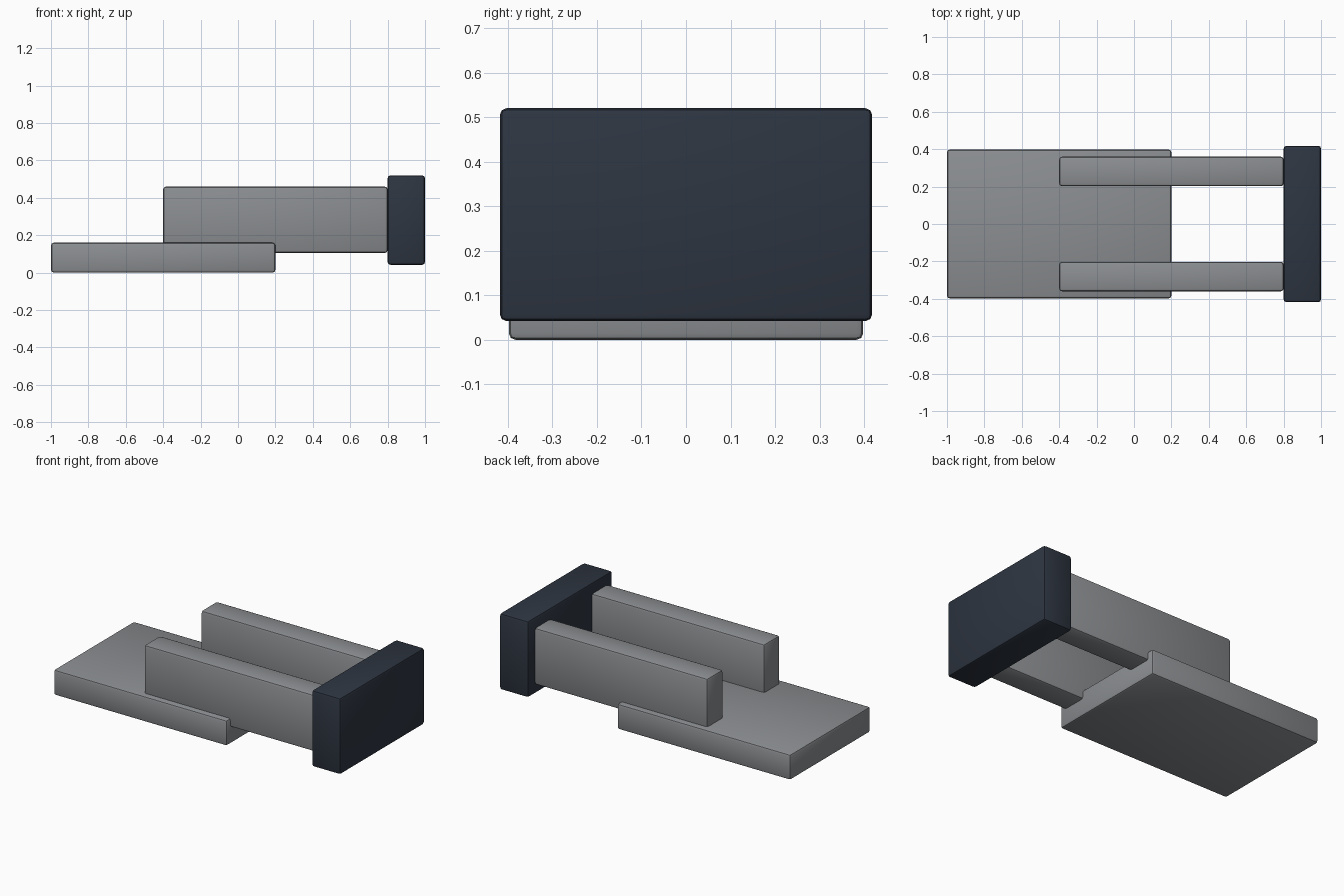
import bpy
from math import radians

cube = bpy.data.objects.get("Cube")
if cube:
    bpy.data.objects.remove(cube, do_unlink=True)


def material(name, rgb):
    mat = bpy.data.materials.new(name)
    mat.use_nodes = True
    colour = (*rgb, 1.0)
    mat.diffuse_color = colour
    mat.node_tree.nodes["Principled BSDF"].inputs["Base Color"].default_value = colour
    return mat


def rounded_box(name, low, high, mat, bevel=0.015):
    """Box between two corners with narrow rounded edges."""
    centre = [(a + b) / 2 for a, b in zip(low, high)]
    size = [b - a for a, b in zip(low, high)]
    bpy.ops.mesh.primitive_cube_add(size=1, location=centre)
    obj = bpy.context.object
    obj.name = name
    obj.scale = size
    bpy.ops.object.transform_apply(location=False, rotation=False, scale=True)
    obj.data.materials.append(mat)
    mod = obj.modifiers.new("Rounded edges", "BEVEL")
    mod.width = bevel
    mod.segments = 2
    bpy.ops.object.modifier_apply(modifier=mod.name)
    bpy.ops.object.shade_smooth_by_angle(angle=radians(30))
    return obj


grey = material("Mid grey", (0.26, 0.272, 0.285))
navy = material("Dark slate blue", (0.027, 0.036, 0.053))

# Flat base plate
rounded_box("base_plate", (-1.0, -0.398, 0.0), (0.2, 0.398, 0.16), grey)

# Pair of rails sunk into the plate
for name, side in (("left_rail", -1), ("right_rail", 1)):
    near, far = sorted((side * 0.202, side * 0.36))
    rounded_box(name, (-0.4, near, 0.105), (0.8, far, 0.46), grey)

# Upright block closing the rail ends
rounded_box("end_block", (0.8, -0.418, 0.042), (1.0, 0.418, 0.52), navy)
